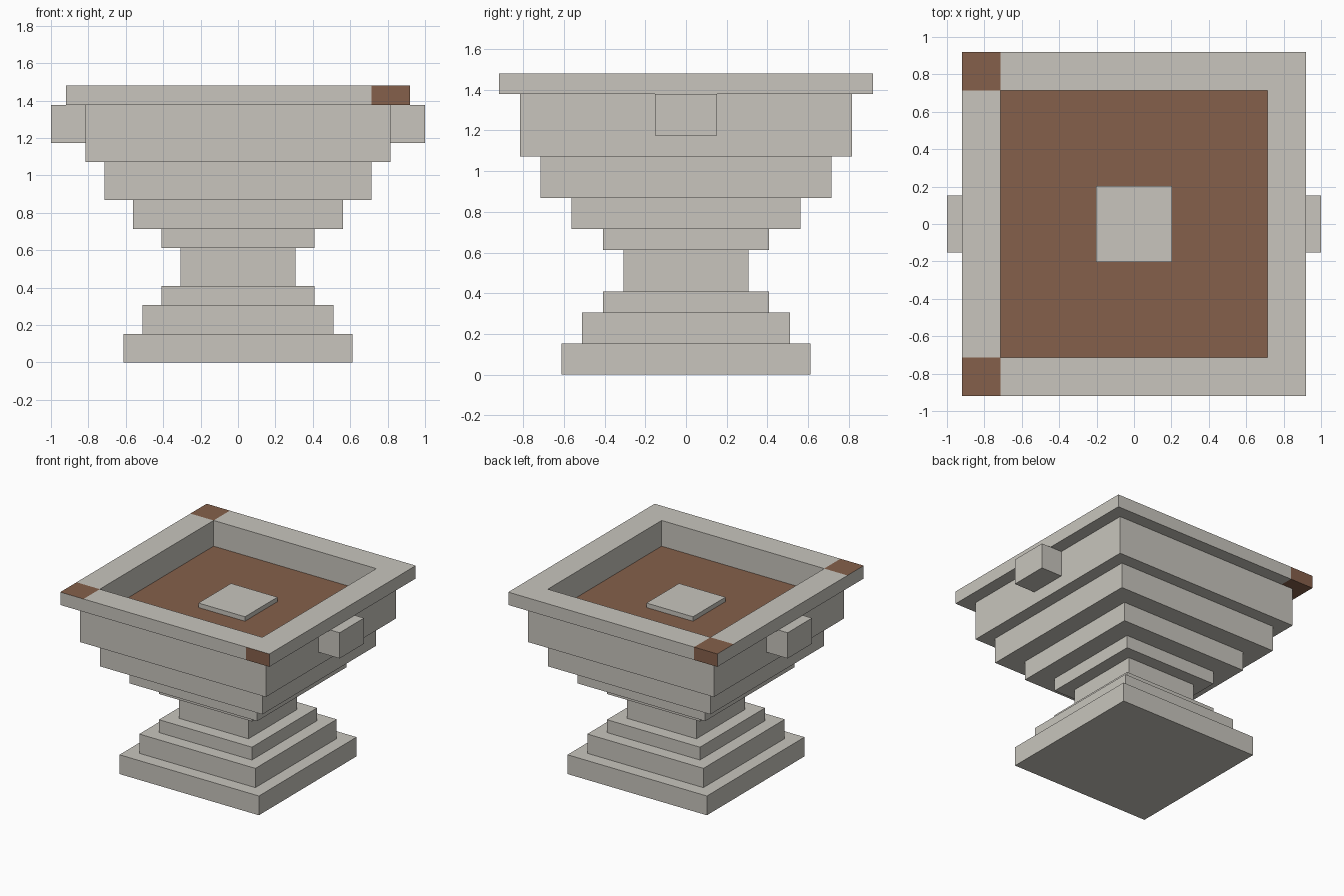
import bpy
import bmesh

U = 2 / 39.2  # one building unit

old = bpy.data.objects.get("Cube")
if old:
    bpy.data.objects.remove(old, do_unlink=True)


def material(name, rgb):
    m = bpy.data.materials.new(name)
    m.use_nodes = True
    m.diffuse_color = (*rgb, 1)
    m.node_tree.nodes["Principled BSDF"].inputs["Base Color"].default_value = (*rgb, 1)
    return m


STONE = material("pale stone", (0.58, 0.56, 0.51))
BROWN = material("earth brown", (0.235, 0.117, 0.07))


def finish(name, bm, *mats):
    bmesh.ops.recalc_face_normals(bm, faces=bm.faces)
    mesh = bpy.data.meshes.new(name)
    bm.to_mesh(mesh)
    bm.free()
    for m in mats:
        mesh.materials.append(m)
    obj = bpy.data.objects.new(name, mesh)
    bpy.context.collection.objects.link(obj)
    return obj


def block(name, half_x, half_y, z0, z1, mat=STONE, x=0):
    """Box given by half widths and heights in units."""
    bm = bmesh.new()
    bmesh.ops.create_cube(bm, size=1)
    for v in bm.verts:
        v.co.x = (x + v.co.x * 2 * half_x) * U
        v.co.y = v.co.y * 2 * half_y * U
        v.co.z = (z0 if v.co.z < 0 else z1) * U
    return finish(name, bm, mat)


def ring(name, outer, inner, z0, z1, rule=None):
    """Square frame from a three by three grid with its centre left out."""
    bm = bmesh.new()
    line = [-outer, -inner, inner, outer]
    v = [[bm.verts.new((x * U, y * U, z0 * U)) for y in line] for x in line]
    for i in range(3):
        for j in range(3):
            if (i, j) != (1, 1):
                bm.faces.new((v[i][j], v[i + 1][j], v[i + 1][j + 1], v[i][j + 1]))
    top = bmesh.ops.extrude_face_region(bm, geom=bm.faces[:])["geom"]
    for e in top:
        if isinstance(e, bmesh.types.BMVert):
            e.co.z = z1 * U
    bmesh.ops.recalc_face_normals(bm, faces=bm.faces)
    if rule:
        for f in bm.faces:
            f.material_index = int(rule(f.calc_center_median() / U, f.normal))
    return finish(name, bm, STONE, BROWN)


# Stepped foot, stem and flaring bowl
tiers = [("base_step", 12, 3), ("middle_step", 10, 6), ("upper_step", 8, 8),
         ("stem", 6, 12), ("bowl_tier_lowest", 8, 14), ("bowl_tier_low", 11, 17),
         ("bowl_tier_middle", 14, 21)]
z = 0
for name, half, top in tiers:
    block(name, half, half, z, top)
    z = top

# Bowl walls, brown floor and the raised centre slab
ring("bowl_wall", 16, 14, 21, 27)
block("bowl_floor", 14, 14, 21, 25, BROWN)
block("centre_slab", 4, 4, 25, 25.7)


# Rim with brown corner patches
def brown_patch(c, n):
    if min(abs(c.x), abs(c.y)) < 14:
        return False
    if c.x < 0:
        return abs(n.z) > 0.5 or n.y > 0.5
    return n.y < -0.5


ring("rim", 18, 14, 27, 29, brown_patch)

# Side handles
for side, sign in (("left", 1), ("right", -1)):
    block(side + "_handle", 1.8, 3, 23, 27, x=sign * 17.8)
